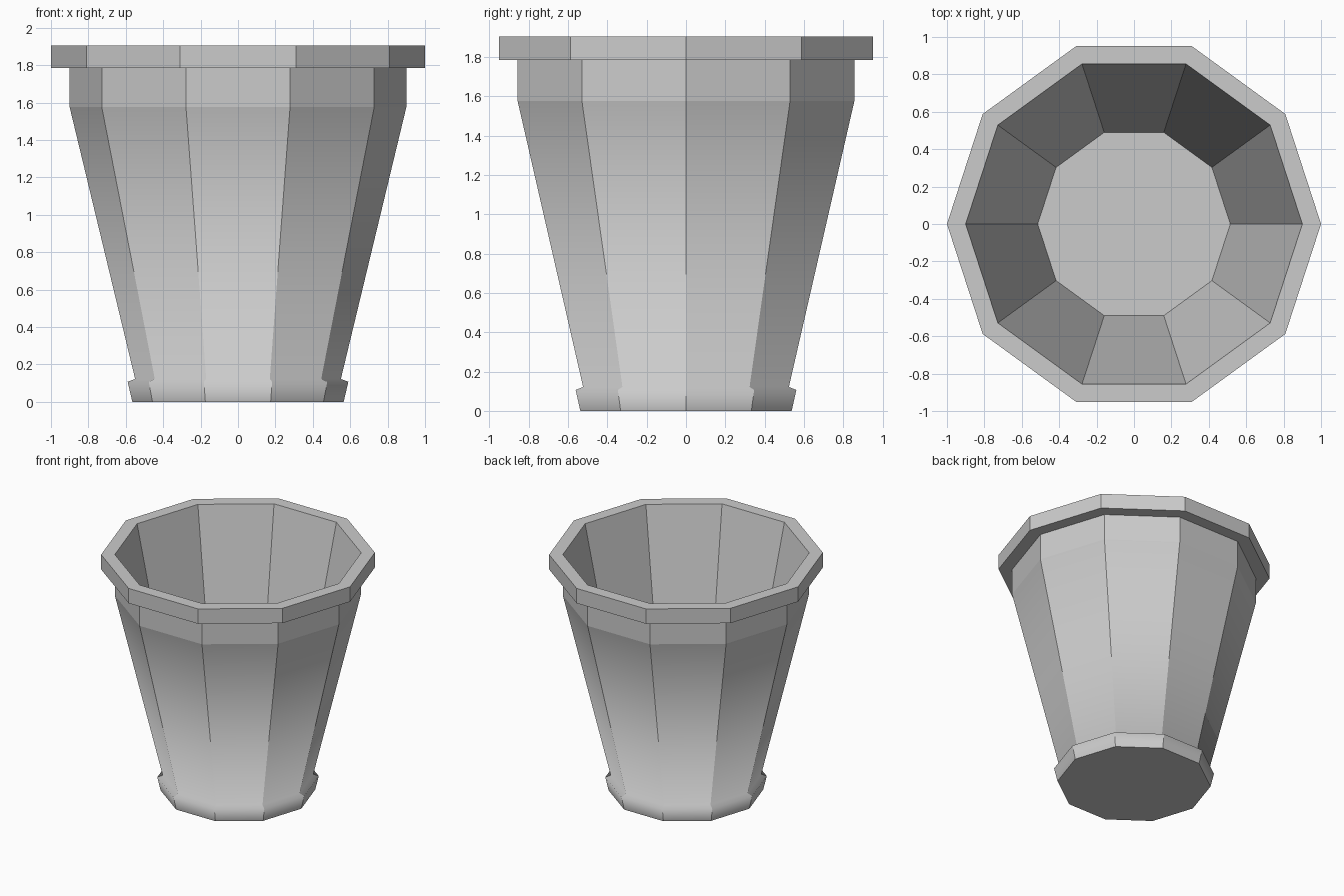
import bpy, bmesh, math

if "Cube" in bpy.data.objects:
    bpy.data.objects.remove(bpy.data.objects["Cube"])

SIDES = 10

grey = bpy.data.materials.new("plain_grey")
grey.use_nodes = True
colour = (0.6, 0.6, 0.6, 1)
grey.diffuse_color = colour
grey.node_tree.nodes["Principled BSDF"].inputs["Base Color"].default_value = colour


def lathe(name, profile, soft_rings=()):
    """Turn a (radius, z) profile into a ten-sided capped shell."""
    bm = bmesh.new()
    rings = []
    for r, z in profile:
        rings.append([bm.verts.new((r * math.cos(math.tau * i / SIDES),
                                    r * math.sin(math.tau * i / SIDES), z))
                      for i in range(SIDES)])
    bm.faces.new(rings[0][::-1])
    for low, high in zip(rings, rings[1:]):
        for i in range(SIDES):
            j = (i + 1) % SIDES
            bm.faces.new((low[i], low[j], high[j], high[i]))
    bm.faces.new(rings[-1])

    # Facets stay crisp; only the chosen horizontal rings blend
    soft = {v for k in soft_rings for v in rings[k]}
    for f in bm.faces:
        f.smooth = True
    for e in bm.edges:
        a, b = e.verts
        e.smooth = a in soft and b in soft and abs(a.co.z - b.co.z) < 1e-5
    mesh = bpy.data.meshes.new(name)
    bm.to_mesh(mesh)
    bm.free()
    mesh.materials.append(grey)
    obj = bpy.data.objects.new(name, mesh)
    bpy.context.collection.objects.link(obj)
    return obj


# Foot, tapered wall, collar, rim, hollow inside and floor in one profile
lathe("plant_pot", [
    (0.565, 0), (0.59, 0.107), (0.55, 0.122),
    (0.90, 1.575), (0.90, 1.785),
    (1.0, 1.785), (1.0, 1.905),
    (0.90, 1.905), (0.515, 0.122),
], soft_rings=(1, 2))
